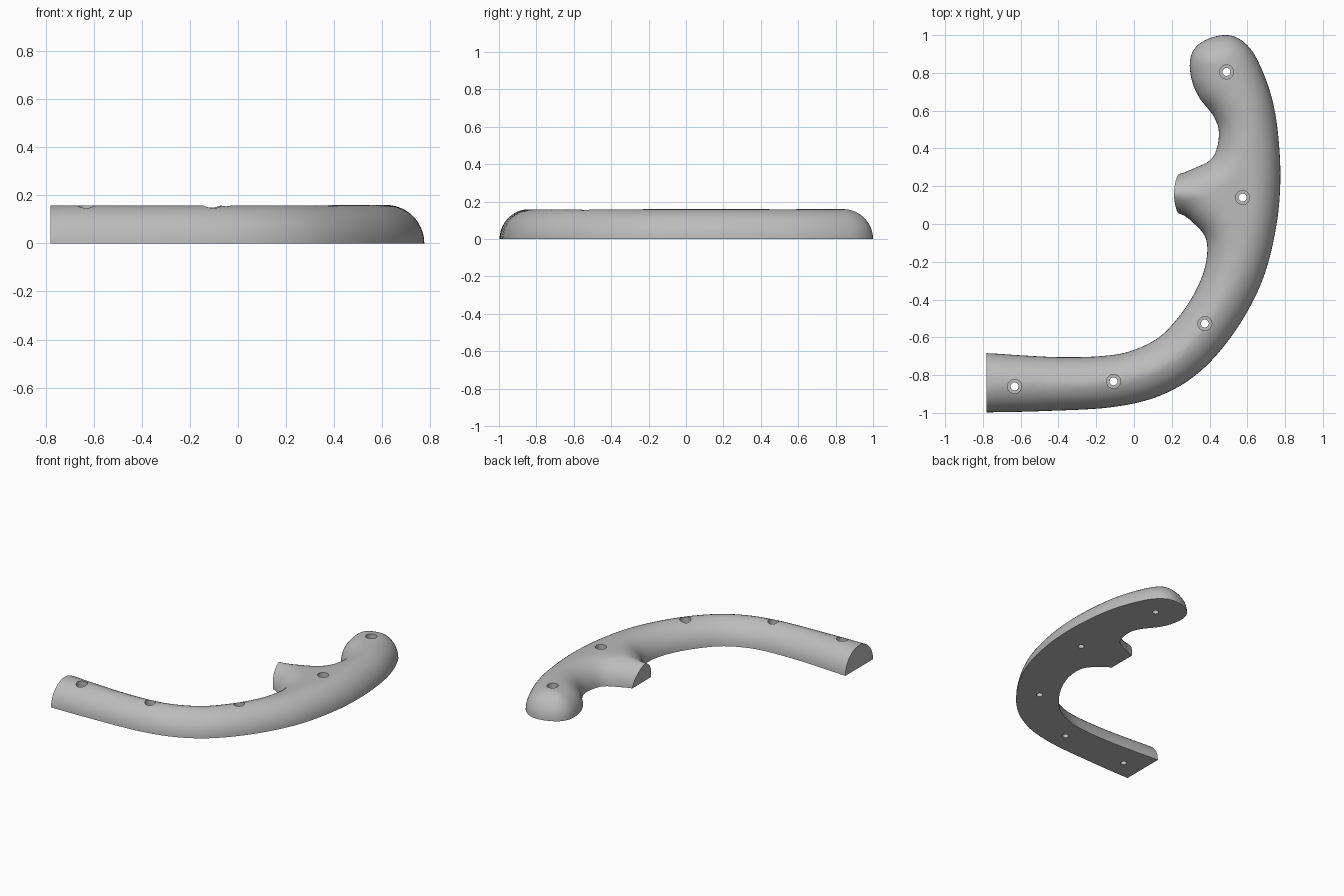
import bpy, bmesh, math
from mathutils import Vector, Matrix, kdtree
from mathutils.geometry import delaunay_2d_cdt

if "Cube" in bpy.data.objects:
    bpy.data.objects.remove(bpy.data.objects["Cube"])

HEIGHT = 0.16
RINGS = 11      # steps in the rounded edge
STEPS = 6       # outline points per span
FINE = 4        # extra sampling for distance checks

# Outline of the grip, counter-clockwise, overshooting both cut ends
outer_edge = [(-1.02, -0.995), (-0.78, -0.997), (-0.47, -0.99), (-0.12, -0.97),
              (0.135, -0.91), (0.345, -0.785), (0.53, -0.575), (0.675, -0.31),
              (0.75, -0.03), (0.775, 0.235), (0.76, 0.5), (0.722, 0.695)]
head = [(0.65, 0.875), (0.585, 0.96), (0.51, 0.998), (0.42, 0.99),
        (0.335, 0.945), (0.297, 0.87), (0.305, 0.765), (0.345, 0.67)]
stub = [(0.415, 0.58), (0.448, 0.5), (0.44, 0.405), (0.405, 0.34), (0.33, 0.3),
        (0.235, 0.264), (0.12, 0.255), (-0.03, 0.255), (-0.03, 0.06),
        (0.12, 0.06), (0.245, 0.053), (0.32, 0.0)]
inner_edge = [(0.375, -0.065), (0.388, -0.145), (0.368, -0.255), (0.315, -0.375),
              (0.23, -0.5), (0.125, -0.605), (-0.025, -0.675), (-0.18, -0.7),
              (-0.395, -0.705), (-0.605, -0.695), (-0.78, -0.684), (-1.02, -0.68)]


def smooth_loop(points, steps):
    """Closed Catmull-Rom curve through the points."""
    p = [Vector(q) for q in points]
    n, out = len(p), []
    for i in range(n):
        a, b, c, d = p[i - 1], p[i], p[(i + 1) % n], p[(i + 2) % n]
        for k in range(steps):
            t = k / steps
            out.append(0.5 * (2 * b + (c - a) * t + (2 * a - 5 * b + 4 * c - d) * t ** 2
                              + (3 * b - a - 3 * c + d) * t ** 3))
    return out


def new_object(name, bm):
    mesh = bpy.data.meshes.new(name)
    bm.to_mesh(mesh)
    bm.free()
    ob = bpy.data.objects.new(name, mesh)
    bpy.context.collection.objects.link(ob)
    return ob


def build_body():
    fine = smooth_loop(outer_edge + head + stub + inner_edge, STEPS * FINE)
    tree = kdtree.KDTree(len(fine))
    for i, q in enumerate(fine):
        tree.insert(q.to_3d(), i)
    tree.balance()

    # Inset rings, dropping points that pass the middle of the shape
    points = fine[::FINE]
    heights = [0.0] * len(points)
    count = len(points)
    for k in range(1, RINGS + 1):
        angle = math.pi / 2 * k / RINGS
        inset = HEIGHT * (1 - math.cos(angle))
        for i in range(0, len(fine), FINE):
            along = (fine[(i + 1) % len(fine)] - fine[i - 1]).normalized()
            q = fine[i] + Vector((-along.y, along.x)) * inset
            if tree.find(q.to_3d())[2] > inset * 0.985:
                points.append(q)
                heights.append(HEIGHT * math.sin(angle))

    edges = [(i, (i + 1) % count) for i in range(count)]
    flat, _, faces, source, _, _ = delaunay_2d_cdt(points, edges, [], 1, 1e-4)
    bm = bmesh.new()
    verts = [bm.verts.new((q.x, q.y, heights[s[0]] if s else 0))
             for q, s in zip(flat, source)]
    for f in faces:
        bm.faces.new([verts[i] for i in f])
    bmesh.ops.delete(bm, geom=[v for v in bm.verts if not v.link_faces], context='VERTS')
    # Flat underside
    bmesh.ops.holes_fill(bm, edges=[e for e in bm.edges if e.is_boundary], sides=0)
    bmesh.ops.recalc_face_normals(bm, faces=bm.faces)
    return new_object("grip_body", bm)


def box_cutter(x0, x1, y0, y1, lean=0.0):
    """Box whose +x face leans with height."""
    bm = bmesh.new()
    bmesh.ops.create_cube(bm, size=1)
    for v in bm.verts:
        z = v.co.z * 0.6
        v.co = (x1 + lean * z if v.co.x > 0 else x0, y1 if v.co.y > 0 else y0, z)
    return new_object("end_cutter", bm)


def drill(x, y, radius, bottom):
    bm = bmesh.new()
    bmesh.ops.create_cone(bm, cap_ends=True, segments=32, radius1=radius, radius2=radius,
                          depth=0.4, matrix=Matrix.Translation((x, y, bottom + 0.2)))
    return new_object("hole_cutter", bm)


body = build_body()
cutters = [box_cutter(-1.3, -0.78, -1.2, -0.5),
           box_cutter(-0.3, 0.24, -0.01, 0.32, lean=-0.2)]

# Counterbored screw holes
for x, y in [(0.49, 0.805), (0.575, 0.14), (0.375, -0.527), (-0.108, -0.833), (-0.632, -0.86)]:
    cutters += [drill(x, y, 0.037, 0.08), drill(x, y, 0.021, -0.1)]

bpy.context.view_layer.objects.active = body
body.select_set(True)
for cutter in cutters:
    cutter.hide_render = True
    mod = body.modifiers.new("cut", 'BOOLEAN')
    mod.operation, mod.solver, mod.object = 'DIFFERENCE', 'EXACT', cutter
    bpy.ops.object.modifier_apply(modifier=mod.name)
    bpy.data.objects.remove(cutter)

# Plain grey finish
grey = bpy.data.materials.new("plain_grey")
grey.use_nodes = True
grey.diffuse_color = (0.5, 0.5, 0.5, 1)
grey.node_tree.nodes["Principled BSDF"].inputs["Base Color"].default_value = (0.5, 0.5, 0.5, 1)
body.data.materials.clear()
body.data.materials.append(grey)
bpy.ops.object.shade_smooth_by_angle(angle=math.radians(35))
